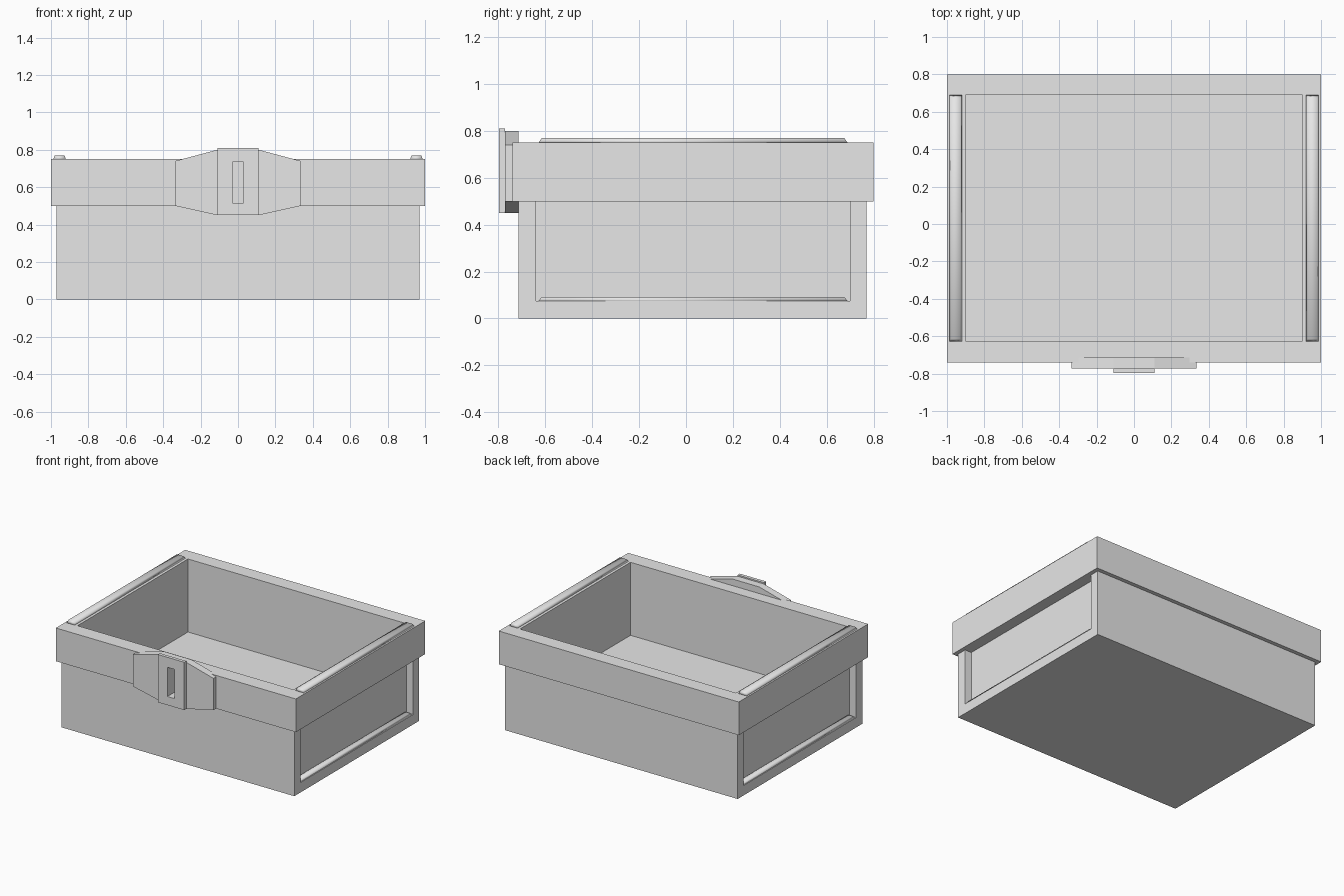
import bpy
import bmesh
import math

cube = bpy.data.objects.get("Cube")
if cube:
    bpy.data.objects.remove(cube, do_unlink=True)

grey = bpy.data.materials.new("plain_grey")
grey.use_nodes = True
COLOUR = (0.8, 0.8, 0.8, 1)
grey.diffuse_color = COLOUR
grey.node_tree.nodes["Principled BSDF"].inputs["Base Color"].default_value = COLOUR


def add_object(name, bm):
    bmesh.ops.recalc_face_normals(bm, faces=bm.faces)
    mesh = bpy.data.meshes.new(name)
    bm.to_mesh(mesh)
    bm.free()
    obj = bpy.data.objects.new(name, mesh)
    bpy.context.collection.objects.link(obj)
    mesh.materials.append(grey)
    return obj


def box(name, x, y, z, taper=0):
    """Box from ranges; taper pulls the top edges inward."""
    bm = bmesh.new()
    corners = bmesh.ops.create_cube(bm, size=1)["verts"]
    for v in corners:
        top = v.co.z > 0
        inset = taper if top else 0
        sx, sy = math.copysign(1, v.co.x), math.copysign(1, v.co.y)
        v.co.x = (x[1] if sx > 0 else x[0]) - sx * inset * 0.5
        v.co.y = (y[1] if sy > 0 else y[0]) - sy * inset
        v.co.z = z[1] if top else z[0]
    return add_object(name, bm)


def prism(name, outline, y0, y1):
    """Front (x, z) outline extruded along y."""
    bm = bmesh.new()
    face = bm.faces.new([bm.verts.new((x, y0, z)) for x, z in outline])
    new = bmesh.ops.extrude_face_region(bm, geom=[face])["geom"]
    for v in new:
        if isinstance(v, bmesh.types.BMVert):
            v.co.y = y1
    return add_object(name, bm)


def cut(target, cutter):
    cutter.hide_render = True
    cutter.hide_viewport = True
    cutter.display_type = "WIRE"
    mod = target.modifiers.new("cut", "BOOLEAN")
    mod.operation = "DIFFERENCE"
    mod.solver = "EXACT"
    mod.object = cutter


# Body and overhanging rim, hollowed by one cavity
body = box("box_body", (-0.97, 0.97), (-0.715, 0.77), (0, 0.5))
rim = box("upper_rim", (-1, 1), (-0.74, 0.8), (0.5, 0.75))
cavity = box("cavity_cutter", (-0.9, 0.9), (-0.625, 0.69), (0.2, 0.9))
cut(body, cavity)
cut(rim, cavity)

# Side recesses, sill strips and rim ridges
for side, s in (("left", 1), ("right", -1)):
    def span(a, b):
        return tuple(sorted((a * s, b * s)))
    recess = box(side + "_recess_cutter", span(0.915, 1.1), (-0.64, 0.7), (0.075, 0.6))
    cut(body, recess)
    sill = box(side + "_sill_strip", span(0.914, 0.965), (-0.63, 0.69), (0.074, 0.092), 0.015)
    ridge = box(side + "_rim_ridge", span(0.92, 0.988), (-0.63, 0.69), (0.749, 0.77), 0.015)
    for part in (sill, ridge):
        for poly in part.data.polygons:
            poly.use_smooth = True

# Latch: tapered wings with a raised centre plate and a slot
wings = prism("latch_wings", [(-0.335, 0.5), (-0.11, 0.45), (0.11, 0.45), (0.335, 0.5),
                              (0.335, 0.74), (0.11, 0.8), (-0.11, 0.8), (-0.335, 0.74)],
              -0.772, -0.715)
plate = box("latch_plate", (-0.11, 0.11), (-0.797, -0.772), (0.45, 0.81))
slot = box("slot_cutter", (-0.03, 0.03), (-0.9, -0.7), (0.515, 0.735))
for part in (wings, plate, rim):
    cut(part, slot)
